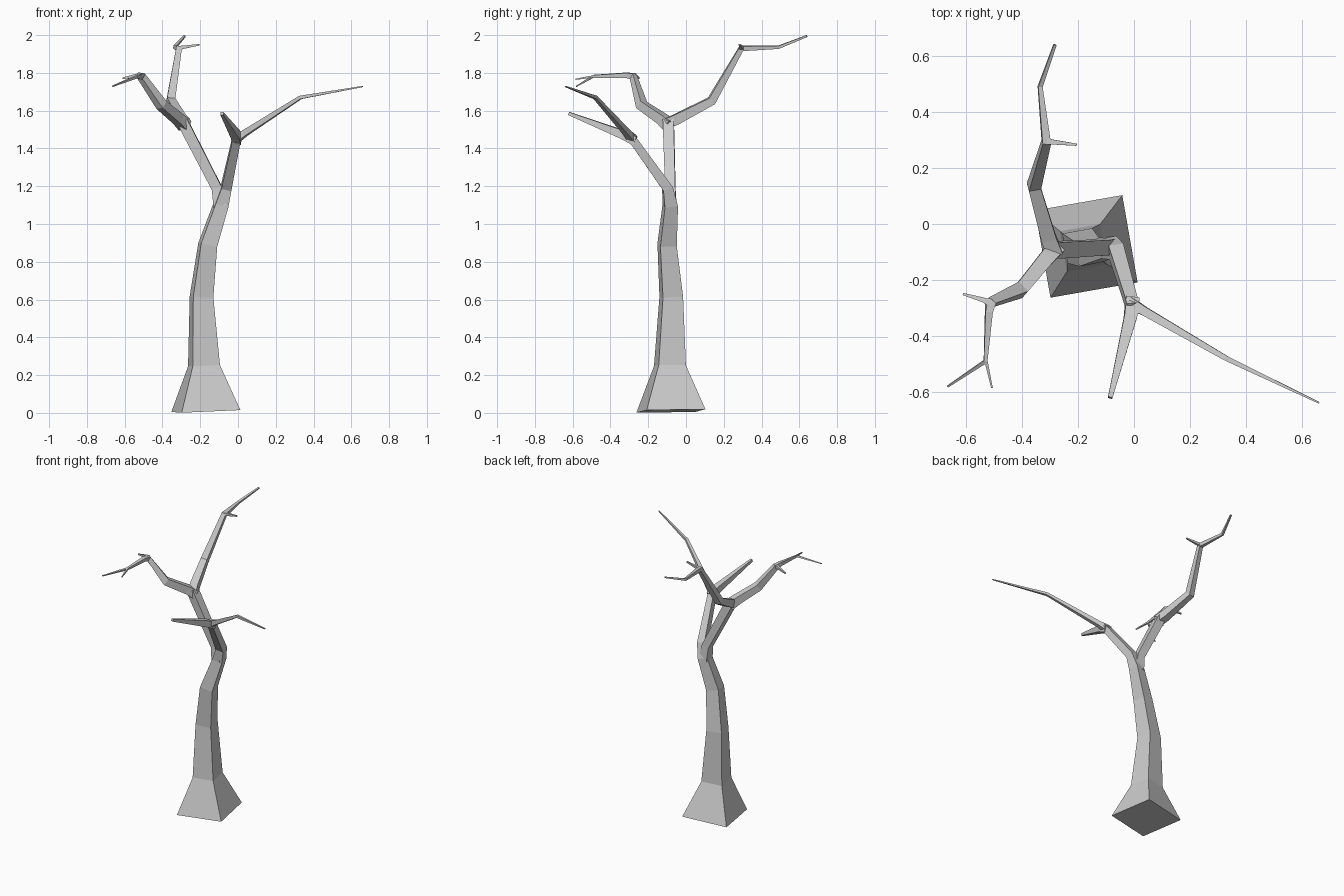
import bpy, bmesh, math
from mathutils import Vector


def limb(name, points, side=None):
    """Four-sided tapered tube; points are (x, y, z, half_width)."""
    pos = [Vector(p[:3]) for p in points]
    steps = [(b - a).normalized() for a, b in zip(pos, pos[1:])]
    if side is None:
        side = steps[-1].cross(Vector((0, 0, 1)))
    u = Vector(side).normalized()
    bm = bmesh.new()
    rings = []
    for i, p in enumerate(pos):
        t = (steps[max(i - 1, 0)] + steps[min(i, len(steps) - 1)]).normalized()
        u = (u - t * u.dot(t)).normalized()
        v = t.cross(u)
        r = points[i][3]
        rings.append([bm.verts.new(p + (u * a + v * b) * r)
                      for a, b in ((-1, -1), (1, -1), (1, 1), (-1, 1))])
    for lo, hi in zip(rings, rings[1:]):
        for k in range(4):
            n = (k + 1) % 4
            bm.faces.new((lo[k], lo[n], hi[n], hi[k]))
    bm.faces.new(rings[0][::-1])
    bm.faces.new(rings[-1])
    bmesh.ops.recalc_face_normals(bm, faces=bm.faces)
    mesh = bpy.data.meshes.new(name)
    bm.to_mesh(mesh)
    bm.free()
    obj = bpy.data.objects.new(name, mesh)
    bpy.context.collection.objects.link(obj)
    return obj


# Trunk with flared foot, running on into the right-hand main branch
turn = math.radians(10)
limb("trunk", [
    (-0.17, -0.08, 0.01, 0.158), (-0.18, -0.085, 0.25, 0.073),
    (-0.193, -0.078, 0.615, 0.054), (-0.16, -0.10, 0.89, 0.044),
    (-0.09, -0.083, 1.10, 0.035), (-0.063, -0.098, 1.19, 0.027),
    (-0.012, -0.27, 1.43, 0.022), (-0.004, -0.30, 1.47, 0.022)],
    side=(math.cos(turn), math.sin(turn), 0))

# Right-hand branch forks
limb("right_long_branch", [
    (-0.012, -0.285, 1.45, 0.022), (0.035, -0.31, 1.48, 0.016),
    (0.33, -0.48, 1.67, 0.009), (0.66, -0.638, 1.728, 0.003)])
limb("right_front_branch", [
    (-0.006, -0.27, 1.44, 0.024), (-0.012, -0.33, 1.472, 0.023),
    (-0.085, -0.62, 1.585, 0.008)])

# Left-hand main branch
limb("left_branch", [
    (-0.095, -0.083, 1.09, 0.033), (-0.112, -0.083, 1.19, 0.027),
    (-0.272, -0.092, 1.50, 0.029), (-0.295, -0.094, 1.545, 0.028)],
    side=(0.05, 1, 0))

# Rear limb with twig
limb("back_branch", [
    (-0.283, -0.105, 1.53, 0.028), (-0.305, -0.05, 1.555, 0.027),
    (-0.357, 0.135, 1.652, 0.022), (-0.313, 0.293, 1.93, 0.015),
    (-0.335, 0.49, 1.936, 0.008), (-0.282, 0.64, 1.995, 0.005)],
    side=(1, 0.2, 0))
limb("back_twig", [
    (-0.315, 0.295, 1.93, 0.013), (-0.295, 0.293, 1.935, 0.009),
    (-0.205, 0.283, 1.949, 0.004)])

# Left front limb with twigs
limb("left_front_branch", [
    (-0.28, -0.085, 1.52, 0.030), (-0.315, -0.125, 1.555, 0.027),
    (-0.405, -0.235, 1.63, 0.024), (-0.512, -0.28, 1.782, 0.017),
    (-0.518, -0.315, 1.788, 0.013), (-0.53, -0.49, 1.782, 0.007),
    (-0.665, -0.58, 1.729, 0.003)], side=(-0.75, 0.65, 0))
limb("left_twig", [
    (-0.51, -0.282, 1.785, 0.014), (-0.535, -0.272, 1.786, 0.009),
    (-0.61, -0.25, 1.772, 0.004)])
limb("left_front_twig", [
    (-0.529, -0.485, 1.782, 0.006), (-0.507, -0.585, 1.766, 0.003)])
